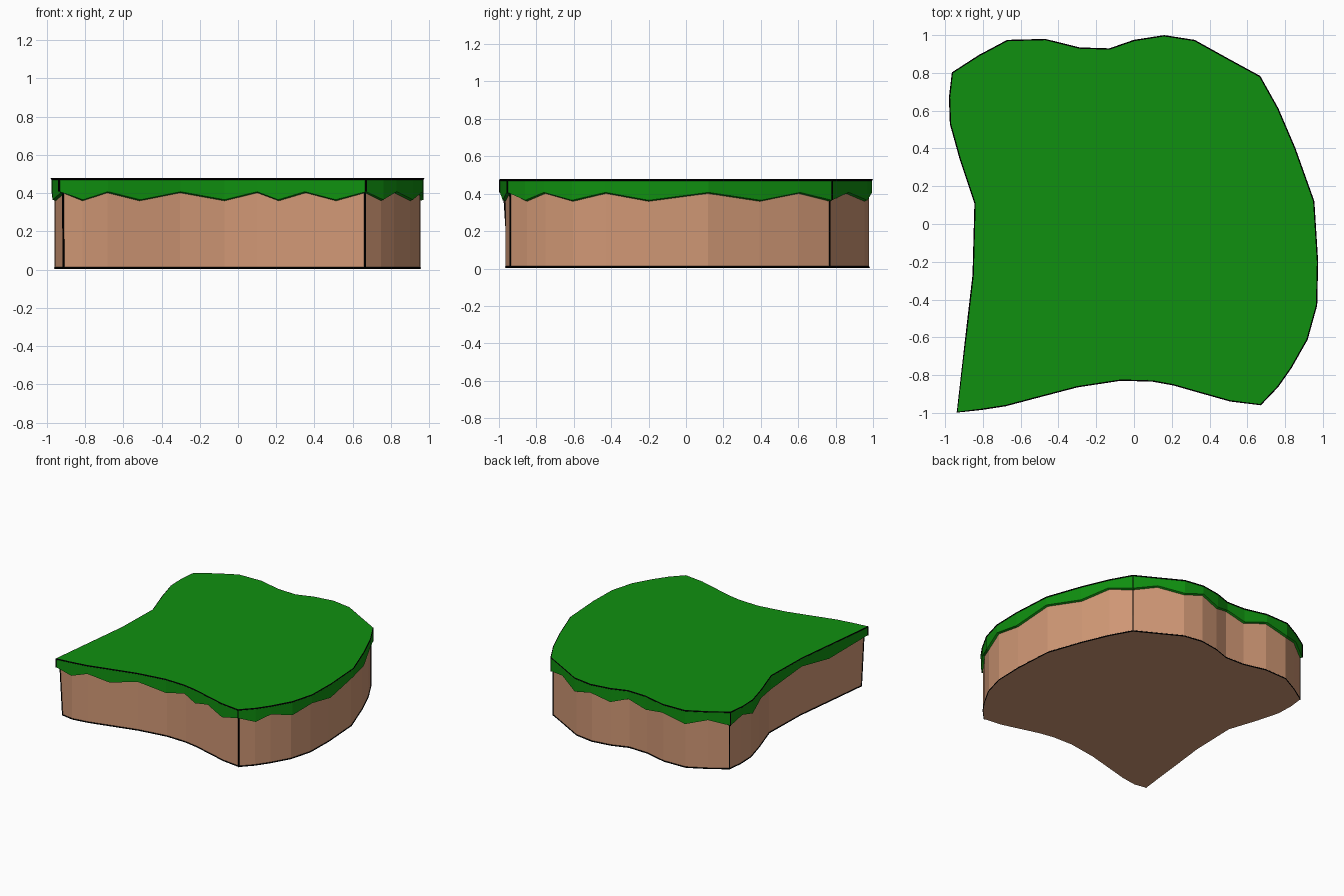
import bpy
import bmesh
from mathutils import Vector

if "Cube" in bpy.data.objects:
    bpy.data.objects.remove(bpy.data.objects["Cube"])


def make_material(name, colour):
    mat = bpy.data.materials.new(name)
    mat.use_nodes = True
    mat.diffuse_color = (*colour, 1)
    mat.node_tree.nodes["Principled BSDF"].inputs["Base Color"].default_value = (*colour, 1)
    return mat


grass = make_material("grass green", (0.005, 0.28, 0.005))
earth = make_material("earth brown", (0.64, 0.315, 0.18))
black = make_material("edge black", (0.0, 0.0, 0.0))

# Island outline, counter-clockwise from the front corner on the -x side
outline = [Vector(p) for p in (
    (-.935, -.995), (-.81, -.98), (-.68, -.96), (-.51, -.915), (-.3, -.86),
    (-.07, -.825), (.1, -.83), (.21, -.85), (.35, -.89), (.51, -.935),
    (.67, -.955), (.76, -.86), (.83, -.76), (.915, -.61), (.965, -.43),
    (.97, -.2), (.95, .12), (.85, .4), (.76, .61),
    (.665, .78), (.5, .87), (.32, .97), (.16, .995), (0, .97),
    (-.13, .925), (-.29, .93), (-.47, .975), (-.67, .97), (-.82, .89),
    (-.96, .8), (-.975, .67), (-.97, .53), (-.92, .35), (-.84, .11),
    (-.85, -.27), (-.885, -.57))]
CORNERS = (0, 10, 19, 29)
TOP, INSET, LINE = 0.477, 0.016, 0.005
COUNT = len(outline)


def inset_loop(points, amount):
    """Offset a closed loop inward with mitred corners."""
    result = []
    for i, p in enumerate(points):
        a = (p - points[i - 1]).normalized()
        b = (points[(i + 1) % len(points)] - p).normalized()
        na, nb = Vector((-a.y, a.x)), Vector((-b.y, b.x))
        result.append(p + (na + nb) * amount / (1 + na.dot(nb)))
    return result


def raise_loop(points, heights):
    return [Vector((p.x, p.y, z)) for p, z in zip(points, heights)]


def loft(name, loops, mat, cap_start=False, cap_end=False):
    """Join matching loops, listed from bottom to top, with quads."""
    bm = bmesh.new()
    rings = [[bm.verts.new(v) for v in loop] for loop in loops]
    for low, high in zip(rings, rings[1:]):
        for i in range(COUNT):
            j = (i + 1) % COUNT
            bm.faces.new((low[i], low[j], high[j], high[i]))
    if cap_start:
        bm.faces.new(rings[0][::-1])
    if cap_end:
        bm.faces.new(rings[-1])
    mesh = bpy.data.meshes.new(name)
    bm.to_mesh(mesh)
    bm.free()
    mesh.materials.append(mat)
    obj = bpy.data.objects.new(name, mesh)
    bpy.context.collection.objects.link(obj)
    return obj


def edge_line(name, points, closed=False):
    """Thin square tube along a path."""
    curve = bpy.data.curves.new(name, "CURVE")
    curve.dimensions = "3D"
    curve.bevel_depth = LINE
    curve.bevel_resolution = 0
    curve.use_fill_caps = True
    spline = curve.splines.new("POLY")
    spline.points.add(len(points) - 1)
    for point, co in zip(spline.points, points):
        point.co = (*co, 1)
    spline.use_cyclic_u = closed
    curve.materials.append(black)
    obj = bpy.data.objects.new(name, curve)
    bpy.context.collection.objects.link(obj)
    bpy.ops.object.select_all(action="DESELECT")
    obj.select_set(True)
    bpy.context.view_layer.objects.active = obj
    bpy.ops.object.convert(target="MESH")


# Ragged lower edge of the grass alternates high and low
fringe = [0.365 if i % 2 else 0.407 for i in range(COUNT)]
inner = inset_loop(outline, INSET)
foot = [p.copy() for p in inner]
foot[0] += Vector((0.005, 0.03))

# Earth body
earth_low = raise_loop(foot, [0.003] * COUNT)
earth_high = raise_loop(inner, [0.46] * COUNT)
loft("earth_body", [earth_low, earth_high], earth, cap_start=True, cap_end=True)

# Grass cap with overhanging fringe
grass_inner = raise_loop(inner, [z - 0.006 for z in fringe])
grass_low = raise_loop(outline, fringe)
grass_top = raise_loop(outline, [TOP] * COUNT)
loft("grass_cap", [grass_inner, grass_low, grass_top], grass, cap_end=True)

# Dark edge lines around the rims and down the four corners
edge_line("top_rim_line", raise_loop(outline, [TOP - 0.003] * COUNT), closed=True)
edge_line("bottom_rim_line", raise_loop(foot, [0.008] * COUNT), closed=True)
for n, i in enumerate(CORNERS):
    edge_line(f"grass_corner_line_{n + 1}", [grass_low[i], grass_top[i] - Vector((0, 0, LINE))])
    edge_line(f"earth_corner_line_{n + 1}", [earth_low[i], earth_high[i]])
